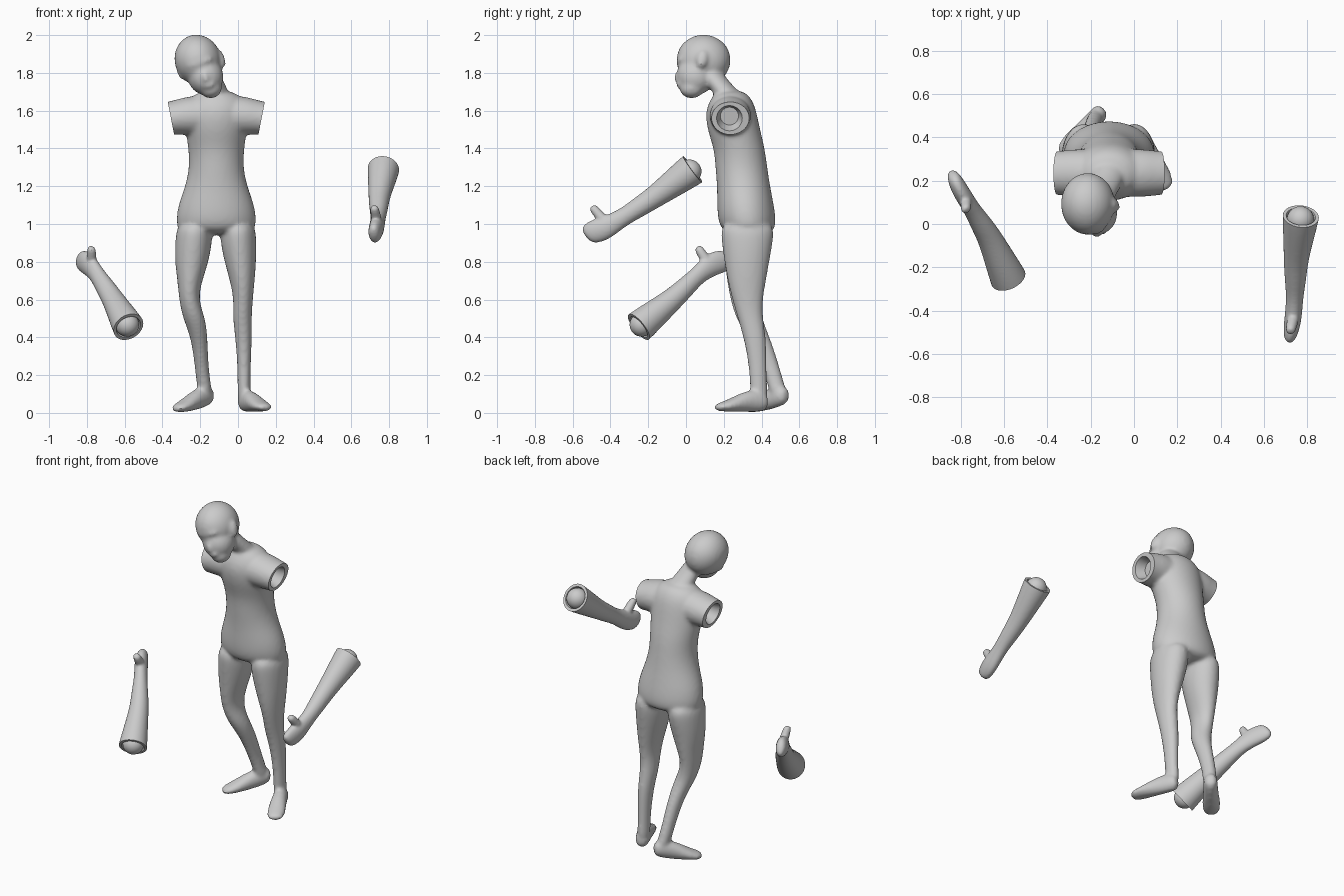
import bpy, bmesh, math
from mathutils import Vector, Matrix

if "Cube" in bpy.data.objects:
    bpy.data.objects.remove(bpy.data.objects["Cube"])

X, Y, Z = Vector((1, 0, 0)), Vector((0, 1, 0)), Vector((0, 0, 1))
N = 12
GROW = 1.045  # offsets the shrinkage caused by subdivision


def loft(bm, rings, side=X, fwd=Y):
    """Closed tube through rings (x, y, z, half width, half depth)."""
    loops = []
    for x, y, z, a, b in rings:
        loops.append([bm.verts.new(Vector((x, y, z))
                      + side * a * GROW * math.cos(2 * math.pi * i / N)
                      + fwd * b * GROW * math.sin(2 * math.pi * i / N)) for i in range(N)])
    faces = [bm.faces.new((p[i], p[(i + 1) % N], q[(i + 1) % N], q[i]))
             for p, q in zip(loops, loops[1:]) for i in range(N)]
    faces += [bm.faces.new(loops[0]), bm.faces.new(loops[-1])]
    bmesh.ops.recalc_face_normals(bm, faces=faces)


def ball(bm, c, r, roll=0.0, pitch=0.0):
    m = (Matrix.Translation(c) @ Matrix.Rotation(roll, 4, 'Y')
         @ Matrix.Rotation(pitch, 4, 'X') @ Matrix.Diagonal((*r, 1)))
    bmesh.ops.create_icosphere(bm, subdivisions=3, radius=1.02, matrix=m)


def make(name, bm):
    me = bpy.data.meshes.new(name)
    bm.to_mesh(me)
    bm.free()
    ob = bpy.data.objects.new(name, me)
    bpy.context.collection.objects.link(ob)
    return ob


def socket_cutter(c, n):
    """Trims a limb flat and hollows a conical socket into it."""
    bm = bmesh.new()
    prof = [(0, -.06), (.048, -.06), (.068, 0), (.18, 0), (.18, .3), (0, .3)]
    vs = [bm.verts.new((r, 0, z)) for r, z in prof]
    es = [bm.edges.new(e) for e in zip(vs, vs[1:])]
    bmesh.ops.spin(bm, geom=vs + es, cent=(0, 0, 0), axis=(0, 0, 1),
                   angle=2 * math.pi, steps=40)
    bmesh.ops.remove_doubles(bm, verts=bm.verts, dist=1e-5)
    bmesh.ops.recalc_face_normals(bm, faces=bm.faces)
    m = Matrix.Translation(c) @ n.normalized().to_track_quat('Z', 'Y').to_matrix().to_4x4()
    bm.transform(m)
    ob = make("socket_cutter", bm)
    ob.hide_render = True
    return ob


def fuse(ob, cutters, voxel):
    """Blend overlapping volumes into one skin, then cut the sockets."""
    ob.modifiers.new("sub", 'SUBSURF').levels = 2
    r = ob.modifiers.new("skin", 'REMESH')
    r.mode, r.voxel_size = 'VOXEL', voxel
    s = ob.modifiers.new("soften", 'SMOOTH')
    s.factor, s.iterations = .5, 7
    for c in cutters:
        b = ob.modifiers.new("cut", 'BOOLEAN')
        b.operation, b.solver, b.object = 'DIFFERENCE', 'EXACT', c
    finish(ob)
    for c in cutters:
        bpy.data.objects.remove(c)


def finish(ob):
    bpy.ops.object.select_all(action='DESELECT')
    ob.select_set(True)
    bpy.context.view_layer.objects.active = ob
    if ob.modifiers:
        bpy.ops.object.convert(target='MESH')
    bpy.ops.object.shade_smooth_by_angle(angle=math.radians(40))


bm = bmesh.new()
# torso, leaning forward
torso = [(.94, .19, .335, .12), (1.0, .215, .325, .155), (1.1, .203, .315, .15),
         (1.2, .163, .305, .14), (1.3, .142, .293, .137), (1.4, .147, .283, .134),
         (1.5, .163, .252, .14), (1.6, .17, .237, .135), (1.66, .15, .24, .11),
         (1.71, .08, .235, .07)]
loft(bm, [(-.115, y, z, w, d) for z, w, y, d in torso])
# shoulders
half = [(.09, 1.575, .11, .105), (.17, 1.572, .11, .1), (.23, 1.563, .1, .088), (.39, 1.54, .092, .08)]
loft(bm, [(-.115 - dx, .235, z, a, b) for dx, z, a, b in reversed(half)]
     + [(-.115 + dx, .235, z, a, b) for dx, z, a, b in half], Y, Z)
# neck
loft(bm, [(-.11, .245, 1.64, .09, .08), (-.12, .215, 1.7, .07, .07),
          (-.145, .155, 1.76, .068, .065), (-.18, .11, 1.83, .07, .07)])
# straight leg and bent leg
loft(bm, [(0, .325, 1.02, .085, .14), (0, .325, .93, .098, .14), (.012, .322, .8, .084, .118),
          (.023, .322, .7, .065, .102), (.028, .325, .6, .05, .08), (.022, .34, .5, .05, .066),
          (.03, .365, .4, .044, .06), (.032, .38, .25, .035, .047), (.032, .385, .12, .034, .045),
          (.032, .39, .05, .034, .045)])
loft(bm, [(-.23, .325, 1.02, .085, .14), (-.232, .325, .93, .1, .14), (-.245, .32, .8, .09, .115),
          (-.255, .317, .7, .065, .1), (-.262, .315, .6, .05, .08), (-.232, .332, .5, .06, .068),
          (-.205, .385, .4, .044, .06), (-.193, .445, .25, .036, .048), (-.18, .48, .14, .038, .045),
          (-.17, .49, .09, .036, .045)])
# feet
loft(bm, [(.022, .43, .055, .03, .035), (.035, .4, .06, .042, .055), (.065, .33, .065, .044, .06),
          (.11, .24, .042, .054, .036), (.135, .19, .032, .052, .024), (.152, .155, .028, .032, .016)],
     Vector((.88, .47, 0)), Z)
loft(bm, [(-.14, .535, .095, .03, .035), (-.16, .51, .09, .042, .052), (-.21, .45, .078, .044, .06),
          (-.275, .38, .043, .054, .038), (-.31, .34, .028, .052, .025), (-.335, .31, .022, .032, .016)],
     Vector((.72, -.69, 0)), Z)
# head, tilted sideways
t = -.3
ball(bm, (-.213, .093, 1.868), (.122, .142, .135), t)
ball(bm, (-.172, .05, 1.782), (.094, .1, .1), t)
ball(bm, (-.142, .03, 1.716), (.056, .062, .05), t)
ball(bm, (-.205, -.015, 1.855), (.075, .036, .028), t)
ball(bm, (-.172, -.042, 1.775), (.016, .022, .036), t)
ball(bm, (-.153, -.025, 1.735), (.035, .026, .018), t)
for c in ((-.305, .085, 1.81), (-.088, .085, 1.875)):
    ball(bm, c, (.018, .03, .05), t, -.2)
body = make("body", bm)
fuse(body, [socket_cutter(Vector((-.115 + s * .24, .23, 1.56)), Vector((s * .98, 0, -.19)))
            for s in (-1, 1)], .011)


# detached arms, each with a ball joint in its cuff
def arm(name, pts, radii, thumb):
    pts = [Vector(p) for p in pts]
    d = (pts[1] - pts[0]).normalized()
    side = d.cross(Z).normalized()
    up = side.cross(d)
    path = [pts[0] - d * .1, pts[0], pts[0].lerp(pts[1], .5), pts[1],
            pts[1].lerp(pts[2], .5)] + pts[2:]
    bm = bmesh.new()
    loft(bm, [(*p, a, b) for p, (a, b) in zip(path, radii)], side, up)
    a, b = Vector(thumb[0]), Vector(thumb[1])
    loft(bm, [(*a.lerp(b, f), r, r) for f, r in ((0, .03), (.5, .026), (.85, .024), (1, .017))],
         side, d)
    ob = make(name, bm)
    fuse(ob, [socket_cutter(pts[0], -d)], .007)
    bm = bmesh.new()
    bmesh.ops.create_uvsphere(bm, u_segments=32, v_segments=16, radius=.063,
                              matrix=Matrix.Translation(pts[0] + d * .02))
    finish(make(name + "_ball_joint", bm))


radii = [(.09, .09), (.085, .088), (.07, .073), (.056, .058), (.05, .053), (.038, .045),
         (.04, .064), (.036, .066), (.024, .046)]
arm("left_arm", [(.77, .035, 1.29), (.747, -.17, 1.14), (.742, -.34, 1.03), (.735, -.43, .98),
                 (.725, -.49, .955), (.717, -.535, .935)], radii,
    ((.738, -.42, 1.0), (.72, -.5, 1.095)))
arm("right_arm", [(-.58, -.25, .455), (-.667, -.06, .61), (-.748, .07, .735), (-.79, .135, .785),
                  (-.82, .19, .805), (-.84, .235, .825)], radii,
    ((-.775, .12, .785), (-.775, .06, .88)))
